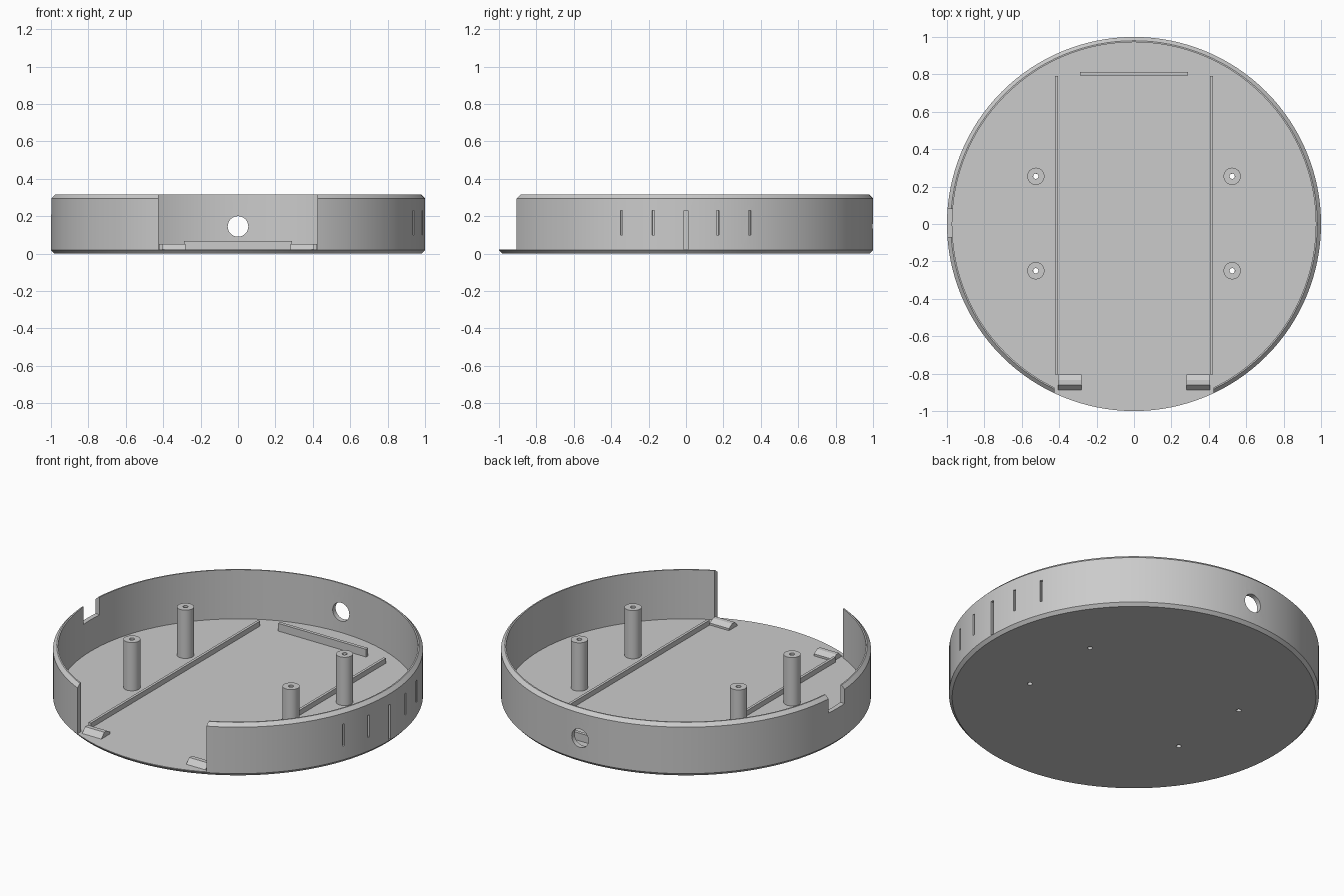
import bpy
import bmesh
import math
from mathutils import Matrix, Vector

cube = bpy.data.objects.get("Cube")
if cube:
    bpy.data.objects.remove(cube, do_unlink=True)

GREY = (0.6, 0.6, 0.6, 1)
mat = bpy.data.materials.new("plain grey")
mat.use_nodes = True
mat.diffuse_color = GREY
mat.node_tree.nodes["Principled BSDF"].inputs["Base Color"].default_value = GREY

FLOOR = 0.022
TOP = 0.315
INNER = 0.972
POSTS = [(sx * 0.525, y) for sx in (-1, 1) for y in (-0.25, 0.255)]


def finish(name, bm):
    bmesh.ops.recalc_face_normals(bm, faces=bm.faces)
    mesh = bpy.data.meshes.new(name)
    bm.to_mesh(mesh)
    bm.free()
    mesh.materials.append(mat)
    obj = bpy.data.objects.new(name, mesh)
    bpy.context.collection.objects.link(obj)
    return obj


def activate(obj):
    bpy.ops.object.select_all(action='DESELECT')
    obj.select_set(True)
    bpy.context.view_layer.objects.active = obj


def smooth(obj):
    activate(obj)
    bpy.ops.object.shade_smooth_by_angle(angle=math.radians(25))


def lathe(name, profile, steps, closed=True, at=(0, 0)):
    """Spin an (r, z) profile about the vertical axis."""
    bm = bmesh.new()
    vs = [bm.verts.new((r, 0, z)) for r, z in profile]
    pairs = list(zip(vs, vs[1:])) + ([(vs[-1], vs[0])] if closed else [])
    es = [bm.edges.new(p) for p in pairs]
    bmesh.ops.spin(bm, geom=vs + es, axis=(0, 0, 1), cent=(0, 0, 0),
                   angle=math.tau, steps=steps)
    bmesh.ops.remove_doubles(bm, verts=bm.verts, dist=1e-5)
    bmesh.ops.translate(bm, verts=bm.verts, vec=(*at, 0))
    return finish(name, bm)


def add_box(bm, lo, hi, spin=0):
    lo, hi = Vector(lo), Vector(hi)
    m = (Matrix.Rotation(spin, 4, 'Z') @ Matrix.Translation((lo + hi) / 2)
         @ Matrix.Diagonal((*(hi - lo), 1)))
    bmesh.ops.create_cube(bm, size=1, matrix=m)


def box(name, lo, hi):
    bm = bmesh.new()
    add_box(bm, lo, hi)
    return finish(name, bm)


def add_cylinder(bm, matrix, radius, depth, segments=32):
    bmesh.ops.create_cone(bm, cap_ends=True, segments=segments, radius1=radius,
                          radius2=radius, depth=depth, matrix=matrix)


def cut(obj, bm):
    cutter = finish("cutter", bm)
    cutter.hide_render = True
    mod = obj.modifiers.new("cut", 'BOOLEAN')
    mod.operation = 'DIFFERENCE'
    mod.solver = 'EXACT'
    mod.object = cutter
    activate(obj)
    bpy.ops.object.modifier_apply(modifier=mod.name)
    bpy.data.objects.remove(cutter, do_unlink=True)


# Base plate with chamfered lower edge and screw holes
base = lathe("base_plate", [(0, 0), (0.983, 0), (1, 0.018), (1, FLOOR), (0, FLOOR)],
             128, closed=False)
bm = bmesh.new()
for x, y in POSTS:
    add_cylinder(bm, Matrix.Translation((x, y, 0)), 0.014, 0.2, 20)
cut(base, bm)
smooth(base)

# Round wall: front opening, side notch, cable hole and shallow grooves
wall = lathe("round_wall", [(INNER, FLOOR), (1, FLOOR), (1, TOP - 0.02),
                            (0.98, TOP), (INNER, TOP)], 128)
bm = bmesh.new()
add_box(bm, (-0.425, -1.2, -0.1), (0.425, -0.6, 0.5))
add_box(bm, (-1.1, -0.07, 0.21), (-0.9, 0.08, 0.5))
add_cylinder(bm, Matrix.Translation((0, 1, 0.145)) @ Matrix.Rotation(math.pi / 2, 4, 'X'),
             0.055, 0.3)
for y in (-0.345, -0.175, 0, 0.17, 0.34):
    low = 0.1 if y else -0.1
    width = 0.007 if y else 0.011
    add_box(bm, (0.986, -width, low), (1.1, width, 0.23), math.asin(y))
cut(wall, bm)
smooth(wall)

# Screw posts
for i, (x, y) in enumerate(POSTS):
    post = lathe(f"screw_post_{i + 1}", [(0.014, FLOOR), (0.046, FLOOR),
                                         (0.046, 0.31), (0.014, 0.31)], 32, at=(x, y))
    smooth(post)

# Floor rails, back stop and front clips
box("back_stop", (-0.29, 0.793, FLOOR), (0.29, 0.813, 0.068))
for side, s in (("right", -1), ("left", 1)):
    box(f"{side}_rail", (s * 0.415 - 0.008, -0.805, FLOOR), (s * 0.415 + 0.008, 0.79, 0.052))
    bm = bmesh.new()
    outline = [(-0.805, FLOOR), (-0.805, 0.034), (-0.835, 0.052),
               (-0.86, 0.052), (-0.888, FLOOR)]
    face = bm.faces.new([bm.verts.new((s * 0.28, y, z)) for y, z in outline])
    ext = bmesh.ops.extrude_face_region(bm, geom=[face])
    bmesh.ops.translate(bm, vec=(s * 0.127, 0, 0),
                        verts=[g for g in ext["geom"] if isinstance(g, bmesh.types.BMVert)])
    finish(f"{side}_clip", bm)
